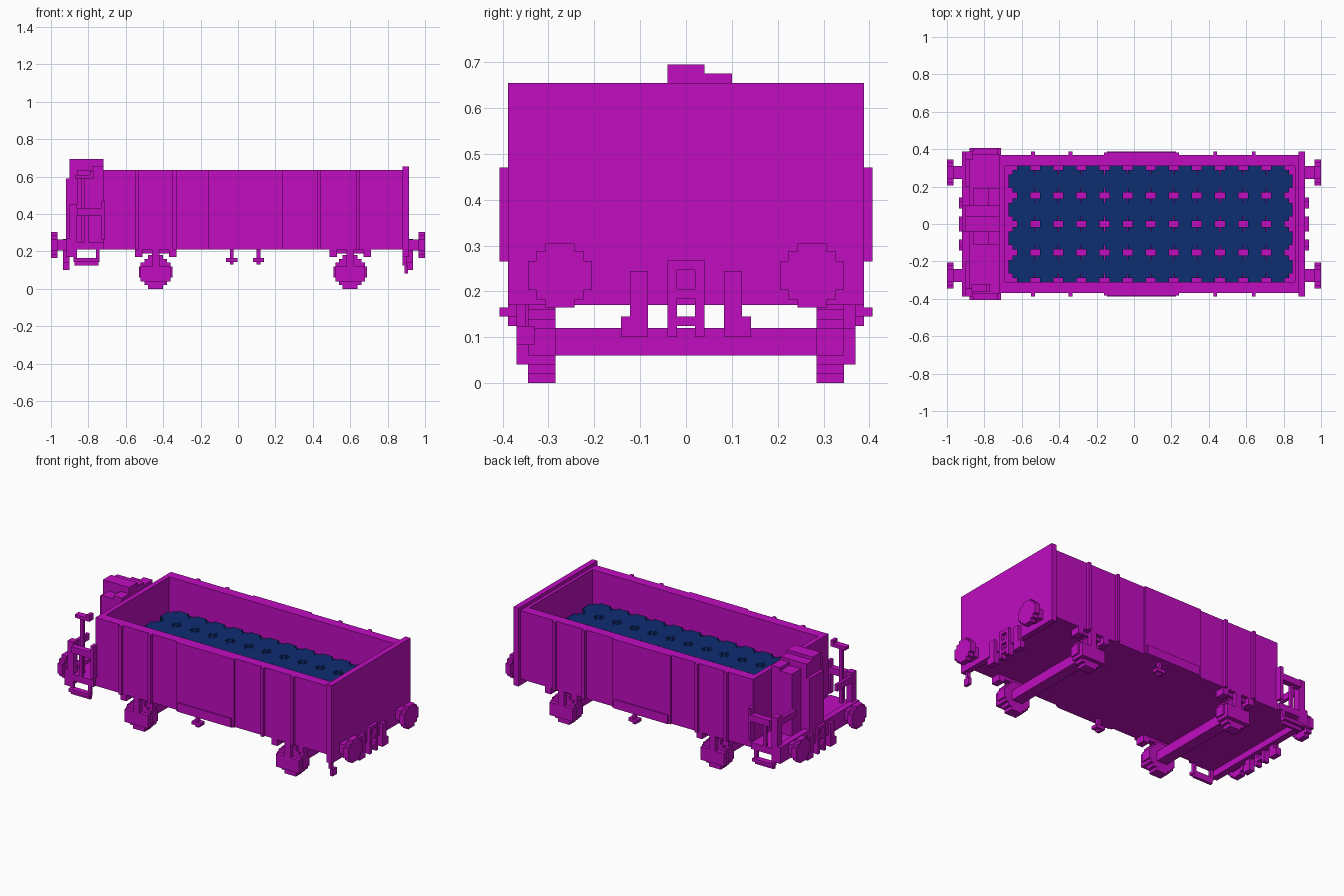
import bpy, bmesh
from mathutils import Vector

if "Cube" in bpy.data.objects:
    bpy.data.objects.remove(bpy.data.objects["Cube"], do_unlink=True)


def make_material(name, red, green, blue):
    material = bpy.data.materials.new(name)
    material.use_nodes = True
    color = (red, green, blue, 1)
    material.diffuse_color = color
    material.node_tree.nodes["Principled BSDF"].inputs["Base Color"].default_value = color
    return material


magenta = make_material("magenta paint", .53, .004, .53)
navy = make_material("navy load", .004, .026, .17)


def around(center, half):
    return (center - half, center + half)


def across(half):
    return (-half, half)


def onward(start, length):
    return tuple(sorted((start, start + length)))


def mirrored(boxes):
    """Add the same boxes on the other long side."""
    return boxes + [(x, (-y[1], -y[0]), z) for x, y, z in boxes]


def build(name, boxes, material=magenta):
    """Make one object from boxes, each given as its x, y and z spans."""
    bm = bmesh.new()
    for spans in boxes:
        low, high = (Vector(corner) for corner in zip(*spans))
        for vert in bmesh.ops.create_cube(bm, size=1)["verts"]:
            vert.co = (low + high) / 2 + vert.co * (high - low)
    mesh = bpy.data.meshes.new(name)
    bm.to_mesh(mesh)
    bm.free()
    mesh.materials.append(material)
    part = bpy.data.objects.new(name, mesh)
    bpy.context.collection.objects.link(part)


def stepped_disc(radius):
    """Half sizes of three crossed boxes that make a stepped disc."""
    short, middle = radius * .45, radius * .75
    return [(radius, short), (middle, middle), (short, radius)]


# Main levels and faces of the body
step = .02
sill, rim, deck = .21, .635, .25
inner, side, rib_face = .31, .37, .388
brake_wall, plain_wall, nose = -.72, .88, .9
body_length = (brake_wall, plain_wall)
body_height = (sill, rim)
under_sill = sill - 2 * step

# Open body: floor, side walls and end walls
build("floor", [(body_length, across(side), (sill, deck))])
build("side_walls", mirrored([(body_length, (inner, side), body_height)]))
build("brake_end_wall", [(onward(brake_wall, 1.5 * step), across(side), body_height)])
build("plain_end_wall", [(onward(plain_wall, -step), across(side), body_height)])
build("plain_end_plate", [(onward(plain_wall, .035), across(rib_face),
                           (under_sill, rim + step))])

# Side ribs and the door in the middle
build("side_ribs", mirrored([(around(x, step / 2), (side, rib_face), body_height)
                             for x in (-.54, -.34, .435, .64)]))
door_center = .04
build("side_doors", mirrored([
    (around(door_center, .2), (side, rib_face - step / 3), body_height),
    (around(door_center, .185), (side, rib_face), (sill, sill + .055))]))

# Load of stepped drums in rows
columns, rows = 12, 4
drums = []
for column in range(columns):
    for row in range(rows):
        x = column * .1235 - .59
        y = (row - (rows - 1) / 2) * .153
        drums += [(around(x, a), around(y, b), (deck, .44)) for a, b in stepped_disc(.08)]
build("load_drums", drums, navy)

# Wheels that widen in steps, with hangers and axles
wheel_center, wheel_inside, wheel_face = .09, .285, .345
for end, x in (("brake_end", -.44), ("plain_end", .6)):
    tread = [(around(x, step * (2 + level)), (wheel_inside, wheel_face),
              (step * level, wheel_center * 2 - step * level))
             for level in range(3)]
    hub = [(around(x, wheel_center), (wheel_inside, wheel_face), (3 * step, 6 * step)),
           (around(x, 4 * step), (wheel_face, side), (2 * step, 6 * step)),
           (around(x, step), (wheel_face, side), (6 * step, sill))]
    build(end + "_wheels", mirrored(tread + hub))
    build(end + "_hangers", mirrored(
        [(around(x, 5 * step), (inner, wheel_face), (sill - step, sill))]
        + [(around(x + offset, step), (inner, side), (under_sill, sill))
           for offset in across(wheel_center)]))
    build(end + "_axle", [(around(x, .035), across(wheel_inside), (3 * step, 6 * step))])

# Small cross-shaped brake levers, one under each side
for name, x, y in (("right_lever", -.033, -wheel_face), ("left_lever", .11, wheel_face)):
    build(name, [
        (around(x, step / 2), around(y, step / 2), (.13, sill)),
        (around(x, step * 1.5), around(y, step), onward(.145, step))])

# Buffers and coupling gear on both ends
buffer_y, buffer_z = .275, .235
for end, sign in (("brake_end", -1), ("plain_end", 1)):
    face = sign * nose
    plate = onward(face, sign * .035)
    head = onward(sign, -sign * .035)
    buffers = [(head, around(buffer_y, a), around(buffer_z, b))
               for a, b in stepped_disc(.07)]
    shank = onward(face, sign * .07)
    buffers.append((shank, around(buffer_y, .035), around(buffer_z, .03)))
    build(end + "_buffers", mirrored(buffers))
    build(end + "_coupling_bars", [(plate, across(2 * step), onward(z, step))
                                   for z in (.125, .185, .247)])
    build(end + "_coupling_posts", mirrored([
        (plate, (step, 2 * step), (.1, .267)),
        (plate, (.083, .122), (.1, .245)),
        (plate, (.122, .142), (.1, .145))]))

# Corner step under the plain end
build("corner_step_post", [(onward(nose, -step), onward(-side, step), (.125, sill))])
build("corner_step_tread", [(around(nose, step / 2), onward(-side, 2 * step), (.083, .125))])

# Brake platform with cross beam
platform = (-nose, brake_wall)
build("platform_deck", [(platform, across(rib_face), (sill, deck))])
build("platform_beam", [(around(-nose, step), across(rib_face), (under_sill, deck + step))])

# Brake cabinet, stepped up against the end wall
cabinet = (-.11, .19)
build("cabinet_back", [((-.78, brake_wall), cabinet, (deck, rim + step))])
build("cabinet_body", [((-.86, brake_wall), cabinet, (deck, rim))])
build("cabinet_roof", [(platform, (-2 * step, 5 * step), (deck, rim + 2 * step)),
                       (platform, across(2 * step), (deck, rim + 3 * step))])
build("cabinet_front", [(onward(-nose, -step), (-2 * step, 5 * step), (deck, .59))])

# Guards and rails on the platform sides
outer = .407
rail = (.39, .43)
build("platform_guards", mirrored([
    (around(brake_wall, step / 2), (side, outer), (.265, .47)),
    (onward(-nose, 2 * step), (wheel_face, rib_face), (deck, .45))]))
build("platform_rails", mirrored([
    ((-.86, brake_wall), (side, outer), rail),
    (onward(-nose, step), (.2, rib_face), rail),
    (around(-.81, step / 2), (side, rib_face), (deck, rail[1]))]))

# Crank standing on the platform corner
crank_x, crank_y, crank_top = -.83, -.34, .59
build("brake_crank", [
    (around(crank_x, step / 2), around(crank_y, step / 2), (deck, crank_top)),
    (around(crank_x, 2 * step), around(crank_y, step), onward(crank_top, step)),
    (onward(crank_x + 2 * step, step), around(crank_y, step), onward(crank_top, 2 * step))])

# Footboards hung below the platform
board_x, board_z = -.81, .145
build("footboards", mirrored([
    (around(board_x, .07), (side, outer), onward(board_z, step)),
    (around(board_x, .065), (side, rib_face), onward(board_z, -step))]
    + [(around(board_x + offset, step / 2), (side, rib_face), (board_z, sill))
       for offset in across(.06)]))
